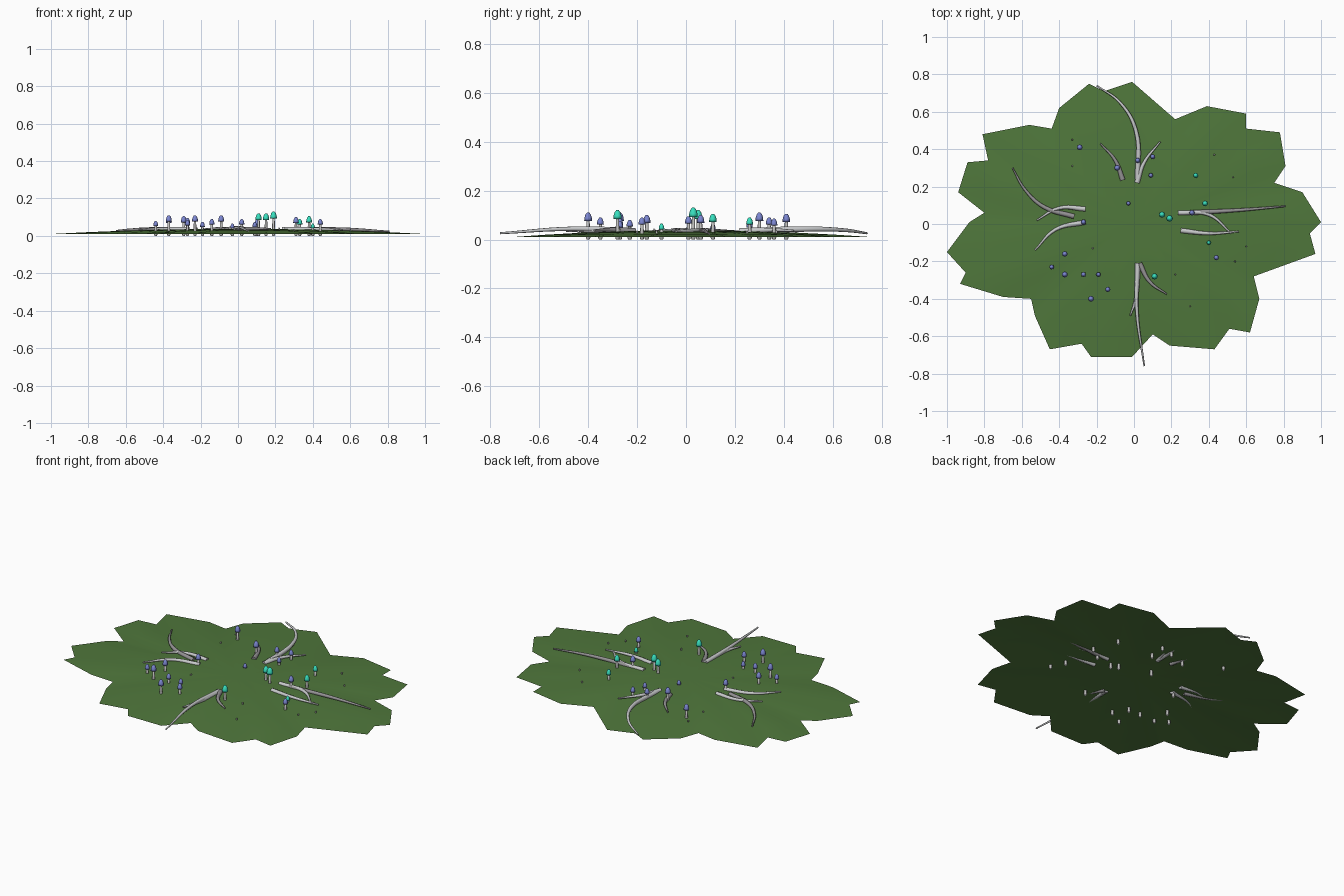
import bpy, bmesh, math, random
from mathutils import Vector

random.seed(4)
cube = bpy.data.objects.get("Cube")
if cube:
    bpy.data.objects.remove(cube, do_unlink=True)


def material(name, colour):
    mat = bpy.data.materials.new(name)
    mat.use_nodes = True
    rgba = (*colour, 1)
    mat.diffuse_color = rgba
    shader = next(n for n in mat.node_tree.nodes if n.type == 'BSDF_PRINCIPLED')
    shader.inputs["Base Color"].default_value = rgba
    shader.inputs["Roughness"].default_value = 0.9
    return mat


grass = material("grass_green", (.08, .187, .045))
pale_bark = material("pale_bark", (.58, .59, .6))
grey_bark = material("grey_bark", (.3, .29, .3))
stem_grey = material("stem_grey", (.5, .5, .49))
violet = material("violet_cap", (.2, .24, .64))
teal = material("teal_cap", (.04, .74, .52))


def finish(bm, name, mat, smooth=True):
    mesh = bpy.data.meshes.new(name)
    for face in bm.faces:
        face.smooth = smooth
    bm.to_mesh(mesh)
    bm.free()
    mesh.materials.append(mat)
    obj = bpy.data.objects.new(name, mesh)
    bpy.context.collection.objects.link(obj)
    return obj


def stack(name, rings, mat, smooth=True):
    """Join equal loops of points and close the last one to its centre."""
    bm = bmesh.new()
    loops = [[bm.verts.new(p) for p in ring] for ring in rings]
    count = len(loops[0])
    for a, b in zip(loops, loops[1:]):
        for i in range(count):
            j = (i + 1) % count
            bm.faces.new((a[i], a[j], b[j], b[i]))
    centre = sum((v.co for v in loops[-1]), Vector()) / count
    tip = bm.verts.new(centre)
    for i in range(count):
        bm.faces.new((loops[-1][i], loops[-1][(i + 1) % count], tip))
    return finish(bm, name, mat, smooth)


# Ragged grass mound, with a smaller layer beneath it
outline = [
    (1, .01), (.9, .17), (.75, .22), (.81, .31), (.78, .49), (.6, .51),
    (.6, .59), (.39, .63), (.22, .56), (-.01, .76), (-.16, .71), (-.24, .75),
    (-.4, .62), (-.44, .51), (-.56, .53), (-.81, .48), (-.78, .34),
    (-.89, .33), (-.94, .17), (-.8, .06), (-.88, .01), (-1, -.15),
    (-.9, -.26), (-.93, -.32), (-.7, -.39), (-.55, -.4), (-.53, -.49),
    (-.45, -.67), (-.28, -.64), (-.23, -.71), (-.01, -.71), (.1, -.59),
    (.19, -.65), (.43, -.67), (.51, -.56), (.62, -.58), (.67, -.4),
    (.64, -.28), (.97, -.16), (.94, -.05)]


def mound_height(t):
    return .01 + .028 * (1 - t * t)


def grass_sheet(name, scale, drop):
    steps = (1, .8, .6, .4, .2)
    rings = [[(x * t * scale, y * t * scale, mound_height(t * scale) - drop)
              for x, y in outline] for t in steps]
    return stack(name, rings, grass)


grass_sheet("grass_mound", 1, 0)
grass_sheet("lower_grass_layer", .87, .003)


# Curved roots that taper outwards and follow the mound
def root(name, points, mat, lift=.004, thick=.014):
    curve = bpy.data.curves.new(name, 'CURVE')
    curve.dimensions = '3D'
    curve.bevel_depth = thick
    curve.bevel_resolution = 2
    curve.resolution_u = 6
    curve.use_fill_caps = True
    line = curve.splines.new('BEZIER')
    line.bezier_points.add(len(points) - 1)
    last = len(points) - 1
    for i, (p, (x, y)) in enumerate(zip(line.bezier_points, points)):
        rise = -.003 if i == 0 else .004 if i == last else lift
        p.co = (x, y, mound_height(math.hypot(x, y)) + rise)
        p.radius = 1 - .7 * i / last
        p.handle_left_type = p.handle_right_type = 'AUTO'
    curve.materials.append(mat)
    obj = bpy.data.objects.new(name, curve)
    bpy.context.collection.objects.link(obj)


root("back_long_root", [(.02, .24), (.01, .5), (-.075, .65), (-.2, .74)], pale_bark, .012)
root("back_left_root", [(.016, .22), (.055, .33), (.14, .44)], pale_bark)
root("back_right_root", [(-.06, .235), (-.1, .34), (-.18, .43)], grey_bark)
root("right_long_root", [(-.32, .04), (-.48, .09), (-.58, .18), (-.65, .3)], grey_bark)
root("right_back_root", [(-.26, .08), (-.4, .085), (-.52, .02)], pale_bark)
root("right_front_root", [(-.26, .01), (-.42, -.03), (-.53, -.14)], pale_bark)
root("left_long_root", [(.3, .06), (.57, .075), (.81, .095)], grey_bark, .007)
root("left_back_root", [(.235, .06), (.4, .05), (.52, -.05)], pale_bark)
root("left_front_root", [(.25, -.035), (.4, -.05), (.56, -.04)], pale_bark)
root("front_long_root", [(.02, -.21), (.015, -.46), (.055, -.76)], pale_bark, .012)
root("front_right_root", [(.02, -.24), (.01, -.4), (-.02, -.49)], pale_bark)
root("front_left_root", [(.03, -.21), (.085, -.31), (.175, -.375)], grey_bark)


# Mushrooms: a stem through the grass and a rounded cap
def lathe(name, x, y, profile, mat, sides=8):
    rings = [[(x + r * math.cos(math.tau * i / sides),
               y + r * math.sin(math.tau * i / sides), z)
              for i in range(sides)] for r, z in profile]
    return stack(name, rings, mat)


def mushroom(x, y, top, r, cap_mat):
    h = r * 2.1
    base = top - h
    lathe("mushroom_stem", x, y,
          [(.006, 0), (.009, .006), (.008, .03), (.006, base + .004)], stem_grey)
    cap = [(.004, base + .003), (r, base), (r * .95, base + h * .35),
           (r * .7, base + h * .75), (r * .3, top)]
    lathe("mushroom_cap", x, y, cap, cap_mat)


violet_spots = [
    (-.29, .41, .105), (-.09, .3, .11), (.02, .34, .09), (.1, .36, .085),
    (.09, .26, .075), (-.03, .11, .065), (-.27, .01, .095), (-.37, -.16, .1),
    (-.44, -.23, .08), (-.37, -.27, .11), (-.27, -.27, .085),
    (-.19, -.27, .075), (-.23, -.4, .11), (-.14, -.35, .09),
    (.31, .06, .1), (.44, -.18, .09)]
teal_spots = [(.15, .05, .12), (.19, .03, .13), (.38, .11, .105),
              (.33, .26, .09), (.11, -.28, .12), (.4, -.1, .065)]
for spots, mat in ((violet_spots, violet), (teal_spots, teal)):
    for x, y, top in spots:
        mushroom(x, y, top, .011 + (top - .06) * .1, mat)

# Tiny pale sprouts scattered over the grass
for x, y in [(-.33, .45), (-.33, .31), (.43, .37), (.53, .25), (.3, -.44),
             (-.22, -.13), (.22, -.27), (.6, -.12), (.51, -.04), (.54, -.2)]:
    z = mound_height(math.hypot(x, y))
    lathe("sprout", x, y, [(.004, z - .004), (.005, z + .003),
                           (.002, z + random.uniform(.006, .012))], stem_grey, 5)
